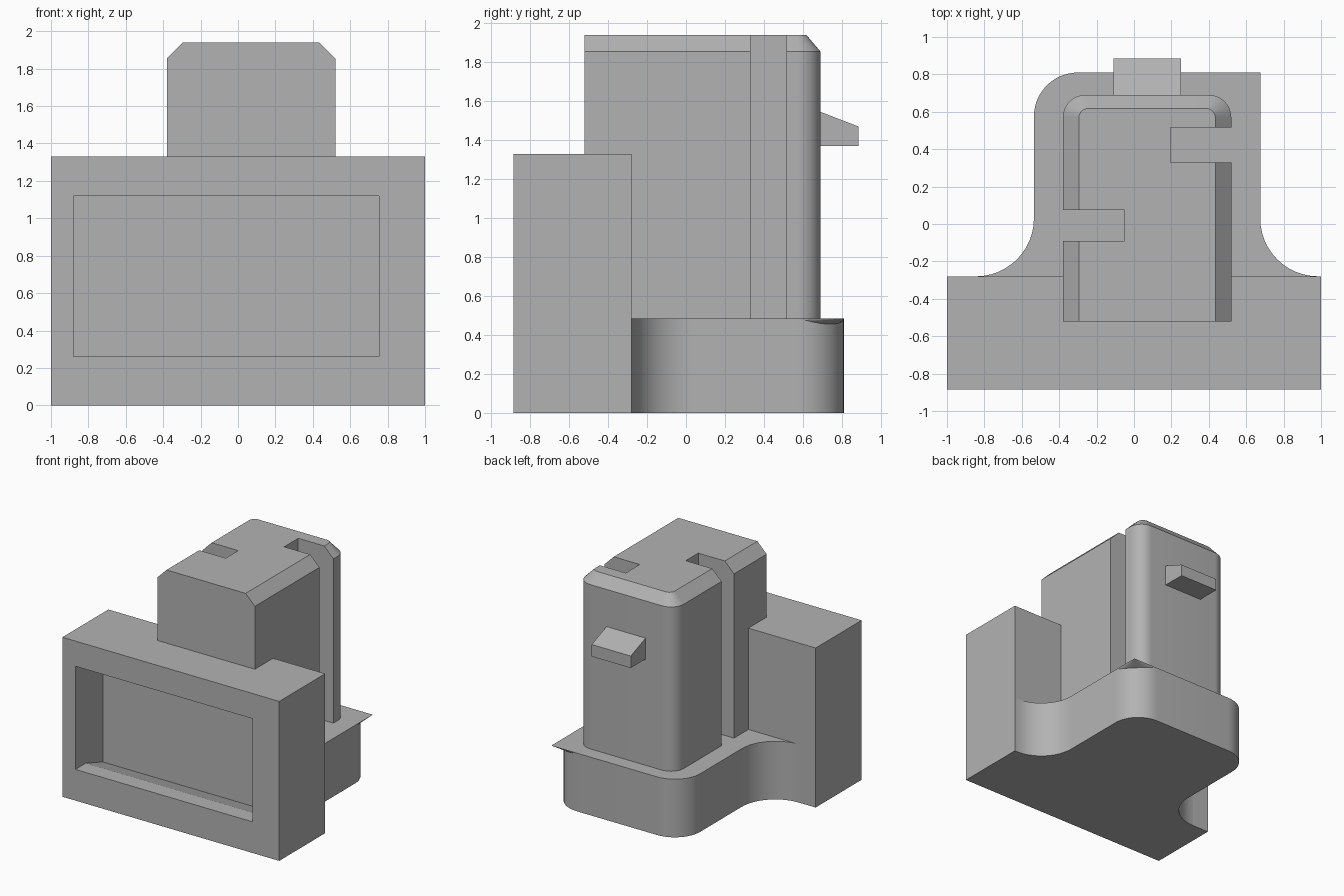
import bpy, bmesh, math

if "Cube" in bpy.data.objects:
    bpy.data.objects.remove(bpy.data.objects["Cube"])

grey = bpy.data.materials.new("plain grey")
grey.use_nodes = True
grey.diffuse_color = (0.45, 0.45, 0.45, 1)
grey.node_tree.nodes["Principled BSDF"].inputs["Base Color"].default_value = grey.diffuse_color


def finish(name, bm):
    bmesh.ops.recalc_face_normals(bm, faces=bm.faces)
    mesh = bpy.data.meshes.new(name)
    bm.to_mesh(mesh)
    bm.free()
    mesh.materials.append(grey)
    obj = bpy.data.objects.new(name, mesh)
    bpy.context.collection.objects.link(obj)
    return obj


def loft(name, rings):
    """Closed solid through rings of equal point count."""
    bm = bmesh.new()
    loops = [[bm.verts.new(p) for p in ring] for ring in rings]
    n = len(loops[0])
    for a, b in zip(loops, loops[1:]):
        for i in range(n):
            j = (i + 1) % n
            bm.faces.new((a[i], a[j], b[j], b[i]))
    bm.faces.new(loops[0])
    bm.faces.new(loops[-1])
    return finish(name, bm)


def flat(outline, z):
    return [(x, y, z) for x, y in outline]


def side_prism(name, profile, x0, x1):
    return loft(name, [[(x, y, z) for y, z in profile] for x in (x0, x1)])


def box(name, x0, x1, y0, y1, z0, z1):
    return side_prism(name, [(y0, z0), (y1, z0), (y1, z1), (y0, z1)], x0, x1)


def arc(cx, cy, r, start, end, steps=12):
    angles = [math.radians(start + (end - start) * i / steps) for i in range(steps + 1)]
    return [(cx + r * math.cos(a), cy + r * math.sin(a)) for a in angles]


def activate(obj):
    bpy.ops.object.select_all(action='DESELECT')
    obj.select_set(True)
    bpy.context.view_layer.objects.active = obj


def cut(obj, cutter):
    mod = obj.modifiers.new("cut", 'BOOLEAN')
    mod.operation = 'DIFFERENCE'
    mod.solver = 'EXACT'
    mod.object = cutter
    activate(obj)
    bpy.ops.object.modifier_apply(modifier=mod.name)
    bpy.data.objects.remove(cutter)


def smooth(obj):
    activate(obj)
    bpy.ops.object.shade_smooth_by_angle(angle=math.radians(30))


# Front housing with a recessed opening whose floor falls away at the back
FRONT, JOIN = -0.885, -0.28
housing = box("front_housing", -1, 1, FRONT, JOIN, 0, 1.33)
opening = [(-1, 0.26), (-0.75, 0.26), (-0.525, 0.185), (-0.525, 1.12), (-1, 1.12)]
cut(housing, side_prism("opening_cutter", opening, -0.88, 0.755))

# Rear base: concave flares at the housing, rounded corners behind
LEFT, RIGHT, BACK, TOP = 0.675, -0.535, 0.81, 0.485
FLARE, ROUND = 0.31, 0.235
corner = arc(LEFT - ROUND, BACK - ROUND, ROUND, 0, 90)
outline = (arc(LEFT + FLARE, JOIN + FLARE, FLARE, 270, 180) + corner
           + arc(RIGHT + ROUND, BACK - ROUND, ROUND, 90, 180)
           + arc(RIGHT - FLARE, JOIN + FLARE, FLARE, 0, -90))
smooth(loft("rear_base", [flat(outline, 0), flat(outline, TOP)]))

# Thin square flap that overhangs the rounded left back corner
bm = bmesh.new()
tip = bm.verts.new((LEFT, BACK, TOP))
upper = [bm.verts.new((x, y, TOP)) for x, y in corner]
last = len(corner) - 1
lower = [bm.verts.new((x, y, TOP - 0.03 * math.sin(math.pi * i / last)))
         if 0 < i < last else upper[i] for i, (x, y) in enumerate(corner)]
for i in range(last):
    bm.faces.new((tip, upper[i], upper[i + 1]))
    bm.faces.new((tip, lower[i + 1], lower[i]))
    wall = list(dict.fromkeys((upper[i], lower[i], lower[i + 1], upper[i + 1])))
    bm.faces.new(wall)
finish("corner_flap", bm)


# Tower: rounded back corners and a chamfered top on three sides
def tower_ring(inset, radius, z):
    x0, x1, y1 = -0.38 + inset, 0.52 - inset, 0.69 - inset * 0.85
    return flat([(x0, -0.52), (x1, -0.52)]
                + arc(x1 - radius, y1 - radius, radius, 0, 90)
                + arc(x0 + radius, y1 - radius, radius, 90, 180), z)


tower = loft("tower", [tower_ring(0, 0.12, 0.4), tower_ring(0, 0.12, 1.855),
                       tower_ring(0.085, 0.05, 1.94)])
cut(tower, box("right_slot_cutter", -0.6, -0.05, -0.09, 0.075, TOP, 2.2))
cut(tower, box("left_slot_cutter", 0.195, 0.8, 0.33, 0.515, TOP, 2.2))
smooth(tower)

# Sloped tab on the back of the tower
tab = [(0.66, 1.37), (0.885, 1.37), (0.885, 1.47), (0.69, 1.545), (0.66, 1.545)]
side_prism("back_tab", tab, -0.11, 0.25)
